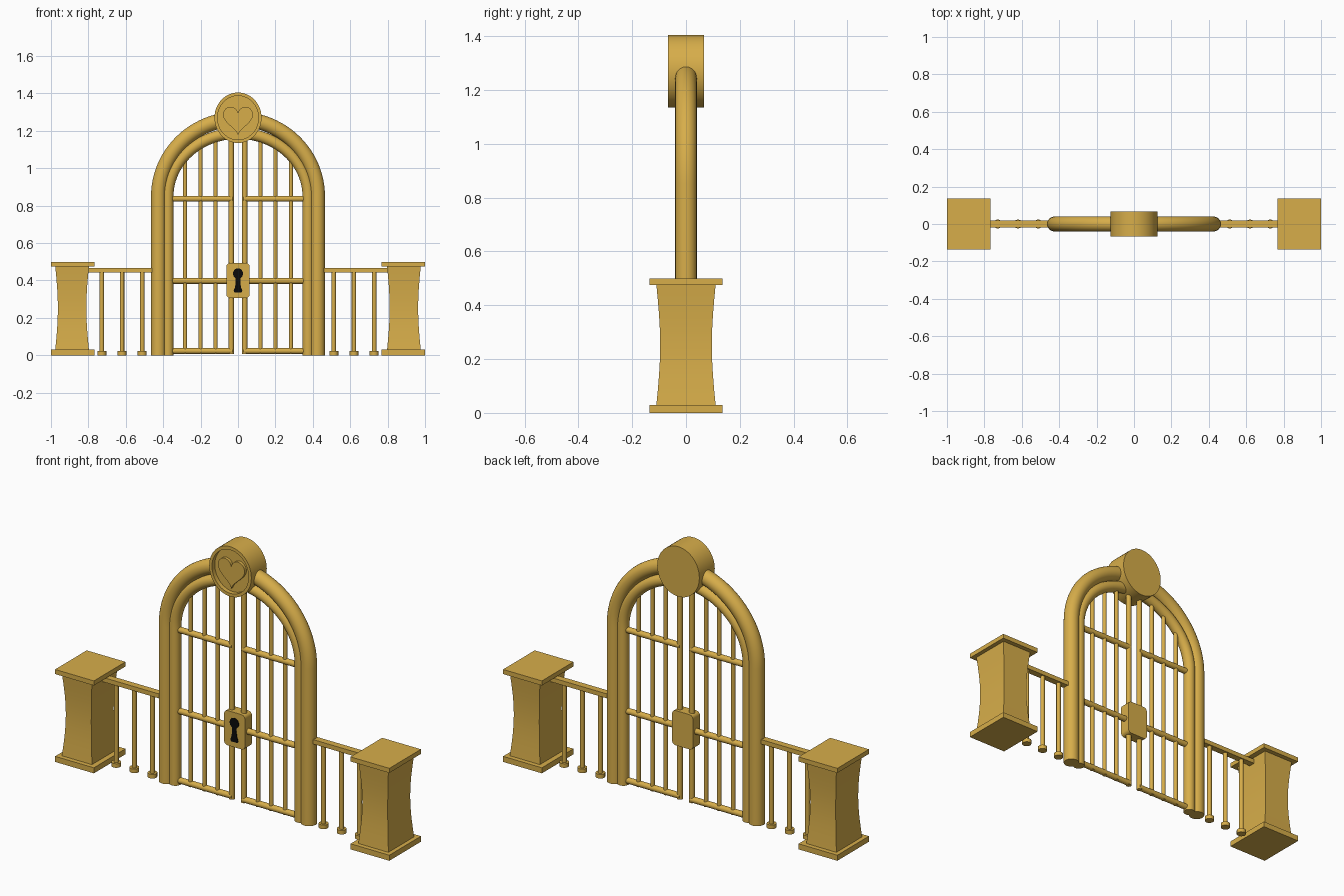
import bpy, bmesh, math
from mathutils import Vector

if "Cube" in bpy.data.objects:
    bpy.data.objects.remove(bpy.data.objects["Cube"])

def material(name, rgb):
    m = bpy.data.materials.new(name)
    m.diffuse_color = (*rgb, 1)
    m.use_nodes = True
    m.node_tree.nodes["Principled BSDF"].inputs["Base Color"].default_value = m.diffuse_color
    return m

GOLD = material("gold", (0.68, 0.42, 0.068))
BLACK = material("black", (0.003, 0.003, 0.003))

def finish(name, bm, mat=GOLD, smooth=True):
    bmesh.ops.recalc_face_normals(bm, faces=bm.faces)
    me = bpy.data.meshes.new(name)
    bm.to_mesh(me)
    bm.free()
    ob = bpy.data.objects.new(name, me)
    bpy.context.collection.objects.link(ob)
    me.materials.append(mat)
    if smooth:
        bpy.ops.object.select_all(action='DESELECT')
        ob.select_set(True)
        bpy.context.view_layer.objects.active = ob
        bpy.ops.object.shade_smooth_by_angle(angle=math.radians(35))
    return ob

def loft(name, rings, mat=GOLD, smooth=True):
    """Skin a list of equal-length point rings and cap both ends."""
    bm = bmesh.new()
    vs = [[bm.verts.new(p) for p in r] for r in rings]
    n = len(vs[0])
    for a, b in zip(vs, vs[1:]):
        for i in range(n):
            j = (i + 1) % n
            bm.faces.new((a[i], a[j], b[j], b[i]))
    bm.faces.new(vs[0])
    bm.faces.new(vs[-1])
    return finish(name, bm, mat, smooth)

def tube(name, path, r, sides=16):
    """Round tube along a path lying in the XZ plane."""
    rings = []
    for i, p in enumerate(path):
        a, b = path[max(i - 1, 0)], path[min(i + 1, len(path) - 1)]
        t = Vector((b[0] - a[0], 0, b[1] - a[1])).normalized()
        side, c = Vector((t.z, 0, -t.x)), Vector((p[0], 0, p[1]))
        rings.append([c + r * (math.cos(k) * side + math.sin(k) * Vector((0, 1, 0)))
                      for k in (2 * math.pi * j / sides for j in range(sides))])
    return loft(name, rings)

def extrude(name, pts, y0, y1, mat=GOLD):
    return loft(name, [[(x, y, z) for x, z in pts] for y in (y0, y1)], mat)

def rect(cx, hx, hy, z):
    return [(cx - hx, -hy, z), (cx + hx, -hy, z), (cx + hx, hy, z), (cx - hx, hy, z)]

def box(name, cx, hx, hy, z0, z1):
    return loft(name, [rect(cx, hx, hy, z0), rect(cx, hx, hy, z1)], smooth=False)

# Double arch
SPRING = 0.85
def arch(name, w, h, r):
    path = [(-w, 0)] + [(-w * math.cos(a), SPRING + h * math.sin(a))
                        for a in (math.pi * i / 48 for i in range(49))] + [(w, 0)]
    tube(name, path, r, 24)

arch("outer_arch", 0.425, 0.413, 0.04)
arch("inner_arch", 0.375, 0.337, 0.03)

for s, side in ((-1, "left"), (1, "right")):
    # Gate leaf: upright bars ending inside the inner arch, and cross rails
    for i, (x, r) in enumerate(((0.036, 0.014), (0.12, 0.011), (0.2, 0.011), (0.283, 0.011))):
        top = SPRING + 0.337 * math.sqrt(1 - (x / 0.375) ** 2)
        tube(f"{side}_gate_bar_{i}", [(s * x, 0.008), (s * x, top)], r)
    for i, z in enumerate((0.023, 0.398, 0.837)):
        tube(f"{side}_gate_rail_{i}", [(s * 0.03, z), (s * 0.37, z)], 0.016)

    # Side fence
    box(f"{side}_fence_rail", s * 0.63, 0.19, 0.018, 0.443, 0.467)
    for i, x in enumerate((0.512, 0.62, 0.728)):
        tube(f"{side}_baluster_{i}", [(s * x, 0.01), (s * x, 0.455)], 0.012)
        tube(f"{side}_baluster_foot_{i}", [(s * x, 0), (s * x, 0.022)], 0.024)

    # Square post with a waisted body
    cx = s * 0.884
    box(f"{side}_post_base", cx, 0.116, 0.135, 0, 0.03)
    box(f"{side}_post_cap", cx, 0.116, 0.135, 0.475, 0.5)
    rings = []
    for i in range(9):
        t = i / 8
        k = 0.014 * math.sin(math.pi * t)
        rings.append(rect(s * 0.887, 0.09 - k, 0.11 - k, 0.03 + 0.445 * t))
    loft(f"{side}_post_body", rings, smooth=True)

# Medallion with recessed front and raised heart
MZ = 1.27
def ellipse(k, y):
    return [(0.126 * k * math.cos(a), y, MZ + 0.135 * k * math.sin(a))
            for a in (2 * math.pi * i / 48 for i in range(48))]

loft("medallion", [ellipse(1, 0.066), ellipse(1, -0.066), ellipse(0.87, -0.066), ellipse(0.87, -0.042)])
heart = []
for i in range(48):
    a = 2 * math.pi * (i + 0.5) / 48
    heart.append((0.005 * 16 * math.sin(a) ** 3,
                  1.266 + 0.0053 * (13 * math.cos(a) - 5 * math.cos(2 * a)
                                    - 2 * math.cos(3 * a) - math.cos(4 * a))))
extrude("heart", heart, -0.058, -0.03)

# Lock plate with rounded corners
corner = []
for q, (sx, sz) in enumerate(((1, 1), (-1, 1), (-1, -1), (1, -1))):
    for i in range(6):
        a = math.pi / 2 * (q + i / 5)
        corner.append((sx * 0.042 + 0.02 * math.cos(a), 0.4 + sz * 0.074 + 0.02 * math.sin(a)))
extrude("lock_plate", corner, -0.03, 0.03)

# Keyhole: round head, narrow waist, flared foot
key = [(0.027 * math.sin(a), 0.437 + 0.028 * math.cos(a))
       for a in (math.radians(-150 + 15 * i) for i in range(21))]
key += [(0.012, 0.39), (0.016, 0.365), (0.023, 0.345), (0.018, 0.335),
        (-0.018, 0.335), (-0.023, 0.345), (-0.016, 0.365), (-0.012, 0.39)]
extrude("keyhole", key, -0.033, -0.028, BLACK)
